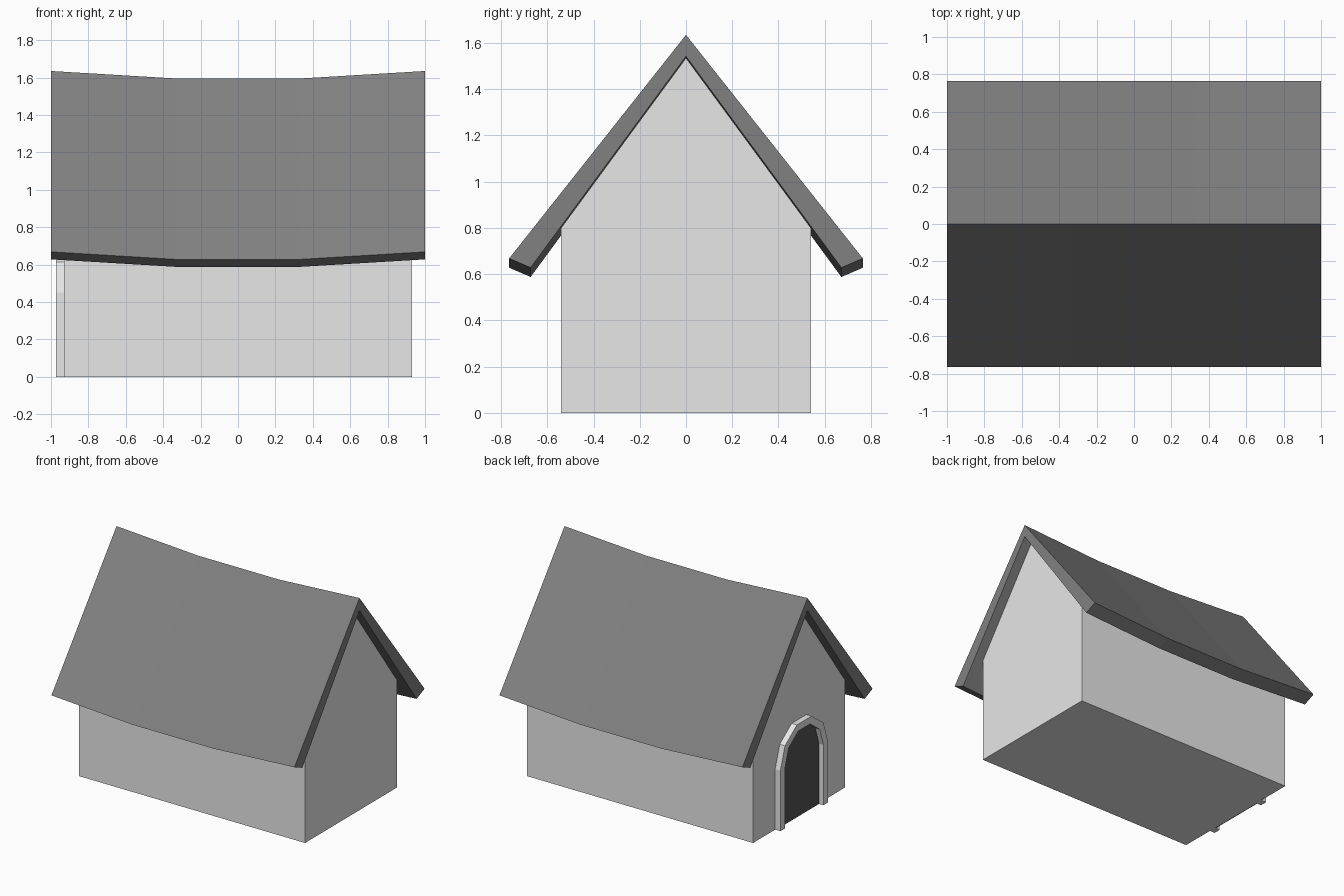
import bpy, bmesh, math

if "Cube" in bpy.data.objects:
    bpy.data.objects.remove(bpy.data.objects["Cube"])


def material(name, v):
    m = bpy.data.materials.new(name)
    m.diffuse_color = (v, v, v, 1)
    m.use_nodes = True
    m.node_tree.nodes["Principled BSDF"].inputs["Base Color"].default_value = m.diffuse_color
    return m


WALL = material("light grey wall", 0.8)
ROOF = material("dark grey roof", 0.22)
DARK = material("near black opening", 0.09)


def loft(name, profile, stations, mat):
    """Sweep a closed (y, z) profile along x; stations are (x, z offset)."""
    bm = bmesh.new()
    rings = [[bm.verts.new((x, y, z + dz)) for y, z in profile] for x, dz in stations]
    n = len(profile)
    for a, b in zip(rings, rings[1:]):
        for i in range(n):
            j = (i + 1) % n
            bm.faces.new((a[i], a[j], b[j], b[i]))
    bm.faces.new(rings[0])
    bm.faces.new(rings[-1])
    bmesh.ops.recalc_face_normals(bm, faces=bm.faces)
    me = bpy.data.meshes.new(name)
    bm.to_mesh(me)
    bm.free()
    me.materials.append(mat)
    ob = bpy.data.objects.new(name, me)
    bpy.context.collection.objects.link(ob)
    return ob


def arch(r, spring=0.45):
    """Door outline: two straight sides and a five-segment round top."""
    top = [(r * math.cos(math.pi * i / 5), spring + r * math.sin(math.pi * i / 5))
           for i in range(6)]
    return [(r, 0)] + top + [(-r, 0)]


# House body with gabled ends
loft("house_body", [(-0.54, 0), (0.54, 0), (0.54, 0.80), (0, 1.535), (-0.54, 0.80)],
     [(-0.93, 0), (0.93, 0)], WALL)

# Thick chevron roof that sags in the middle
half = [(0.765, 0.668), (0.672, 0.628)]
chevron = [(0, 1.635)] + half + [(0, 1.542)] + [(-y, z) for y, z in reversed(half)]
loft("roof", chevron, [(-1, 0), (-0.333, -0.04), (0.333, -0.04), (1, 0)], ROOF)

# Arched doorway on the left end: raised frame and dark opening
loft("door_frame", arch(0.28) + arch(0.225)[::-1], [(-0.973, 0), (-0.93, 0)], WALL)
loft("door_opening", arch(0.226), [(-0.937, 0), (-0.929, 0)], DARK)
